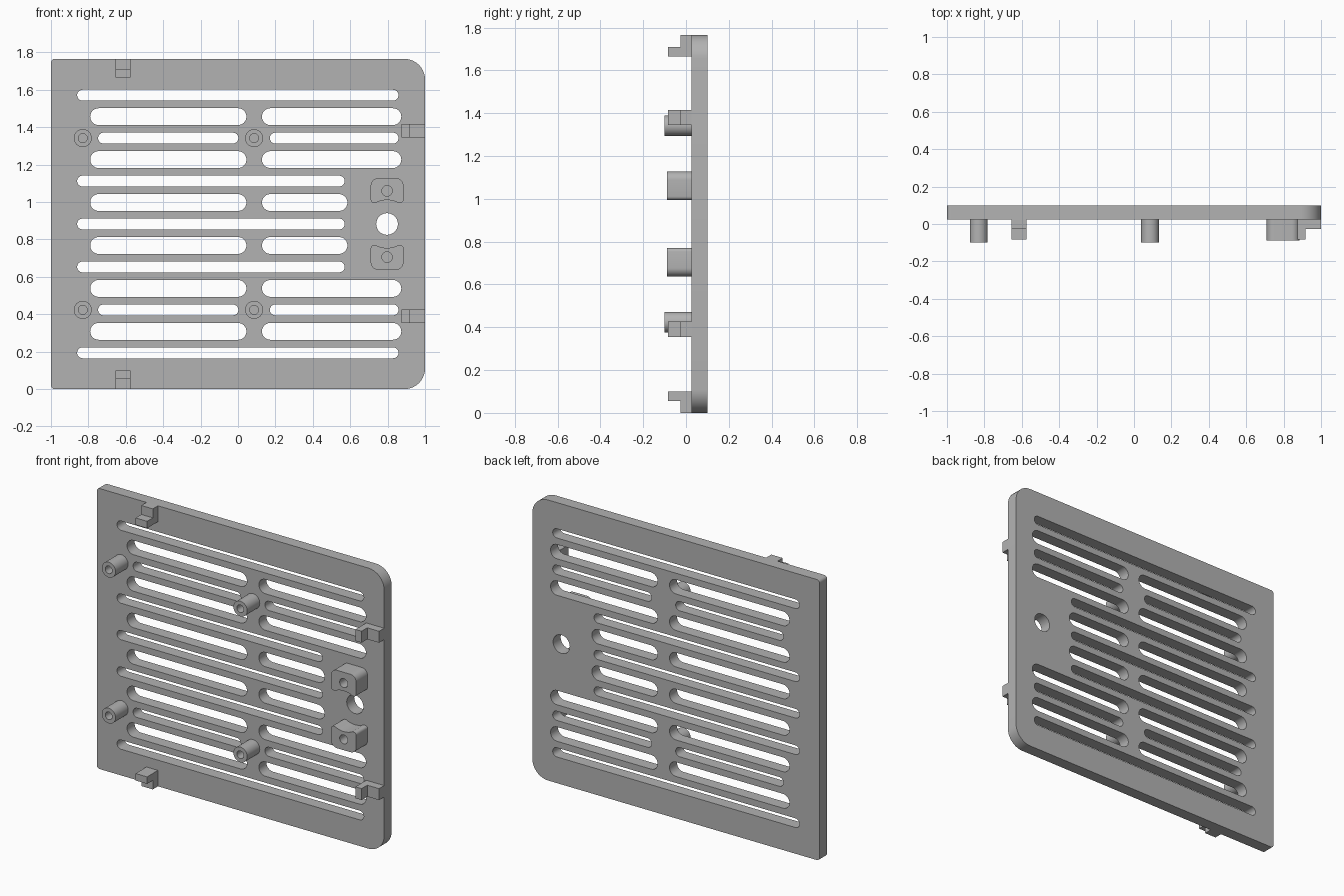
import bpy, bmesh
from math import pi, sin, cos

if "Cube" in bpy.data.objects:
    bpy.data.objects.remove(bpy.data.objects["Cube"])

grey = bpy.data.materials.new("plain grey")
grey.use_nodes = True
grey.diffuse_color = (0.45, 0.45, 0.45, 1)
grey.node_tree.nodes["Principled BSDF"].inputs["Base Color"].default_value = grey.diffuse_color

MID = 0.8825            # height of the symmetry line
TOP = 2 * MID
FRONT, BACK = 0.025, 0.10
ROOT = FRONT + 0.005    # parts sink slightly into the plate


def arc(x, z, r, start, end, n=10):
    return [(x + r * cos(start + (end - start) * i / n),
             z + r * sin(start + (end - start) * i / n)) for i in range(n + 1)]


def circle(x, z, r):
    return arc(x, z, r, 0, 2 * pi, 32)[:-1]


def rounded(x0, x1, z0, z1, left, right):
    return (arc(x1 - right, z1 - right, right, 0, pi / 2)
            + arc(x0 + left, z1 - left, left, pi / 2, pi)
            + arc(x0 + left, z0 + left, left, pi, 1.5 * pi)
            + arc(x1 - right, z0 + right, right, 1.5 * pi, 2 * pi))


def box(x0, x1, z0, z1):
    return [(x0, z0), (x1, z0), (x1, z1), (x0, z1)]


def slot(x0, x1, z, r):
    return rounded(x0, x1, z - r, z + r, r, r)


def extrude(name, loops, y0, y1):
    """Fill the first loop, with the others as holes, and extrude along y."""
    bm = bmesh.new()
    for loop in loops:
        vs = [bm.verts.new((x, y0, z)) for x, z in loop]
        for a, b in zip(vs, vs[1:] + vs[:1]):
            bm.edges.new((a, b))
    bmesh.ops.remove_doubles(bm, verts=bm.verts[:], dist=1e-5)
    bmesh.ops.triangle_fill(bm, edges=bm.edges[:], use_beauty=True, normal=(0, -1, 0))
    ext = bmesh.ops.extrude_face_region(bm, geom=bm.faces[:], use_keep_orig=True)
    moved = [g for g in ext["geom"] if isinstance(g, bmesh.types.BMVert)]
    bmesh.ops.translate(bm, verts=moved, vec=(0, y1 - y0, 0))
    bmesh.ops.recalc_face_normals(bm, faces=bm.faces[:])
    me = bpy.data.meshes.new(name)
    bm.to_mesh(me)
    bm.free()
    me.materials.append(grey)
    me.shade_smooth()
    me.set_sharp_from_angle(angle=pi / 6)
    ob = bpy.data.objects.new(name, me)
    bpy.context.collection.objects.link(ob)
    return ob


# Ventilation slots: rows counted from the middle, thin and wide alternating
THIN, WIDE = 0.029, 0.045
slots = []
for row in range(-6, 7):
    z = MID + row * 0.1148
    near = abs(row) <= 2          # rows shortened beside the latch hole
    if row % 2:
        slots.append(slot(-0.79, 0.045, z, WIDE))
        slots.append(slot(0.128, 0.585 if near else 0.873, z, WIDE))
    elif abs(row) == 4:
        slots.append(slot(-0.748, 0.002, z, THIN))
        slots.append(slot(0.17, 0.858, z, THIN))
    else:
        slots.append(slot(-0.86, 0.57 if near else 0.858, z, THIN))

# Plate with slots and latch hole
LATCH_X = 0.797
extrude("plate", [rounded(-1, 1, 0, TOP, 0.02, 0.11),
                  circle(LATCH_X, MID, 0.058)] + slots, FRONT, BACK)

# Hollow screw bosses
for side, x in (("right", -0.83), ("left", 0.086)):
    for level, s in (("upper", 1), ("lower", -1)):
        z = MID + s * 0.459
        extrude(f"boss_{level}_{side}", [circle(x, z, 0.048), circle(x, z, 0.024)], -0.10, ROOT)

# Latch pads, hollowed on the side facing the latch hole
for level, s in (("upper", 1), ("lower", -1)):
    half = 0.0875
    shape = (arc(0, 0, 0.128, pi / 2 + 0.5, pi / 2 - 0.5)
             + arc(half - 0.016, 0.129, 0.016, -pi / 2, 0, 4)
             + arc(half - 0.04, 0.205, 0.04, 0, pi / 2)
             + arc(0.04 - half, 0.205, 0.04, pi / 2, pi)
             + arc(0.016 - half, 0.129, 0.016, pi, 1.5 * pi, 4))
    extrude(f"latch_pad_{level}",
            [[(LATCH_X + x, MID + s * z) for x, z in shape],
             circle(LATCH_X, MID + s * 0.177, 0.028)], -0.088, ROOT)

# Stepped clips on the top and bottom edges
for level, s in (("top", 1), ("bottom", -1)):
    edge, step, inner = (MID + s * d for d in (MID, 0.826, 0.782))
    extrude(f"clip_{level}_base", [box(-0.655, -0.575, inner, edge)], -0.026, ROOT)
    extrude(f"clip_{level}_lip", [box(-0.655, -0.575, inner, step)], -0.083, -0.026)

# Stepped clips on the left edge
for level, z in (("upper", 1.38), ("lower", 0.39)):
    extrude(f"clip_{level}_base", [box(0.875, 1, z - 0.036, z + 0.036)], -0.026, ROOT)
    extrude(f"clip_{level}_lip", [box(0.875, 0.918, z - 0.036, z + 0.036)], -0.083, -0.026)
